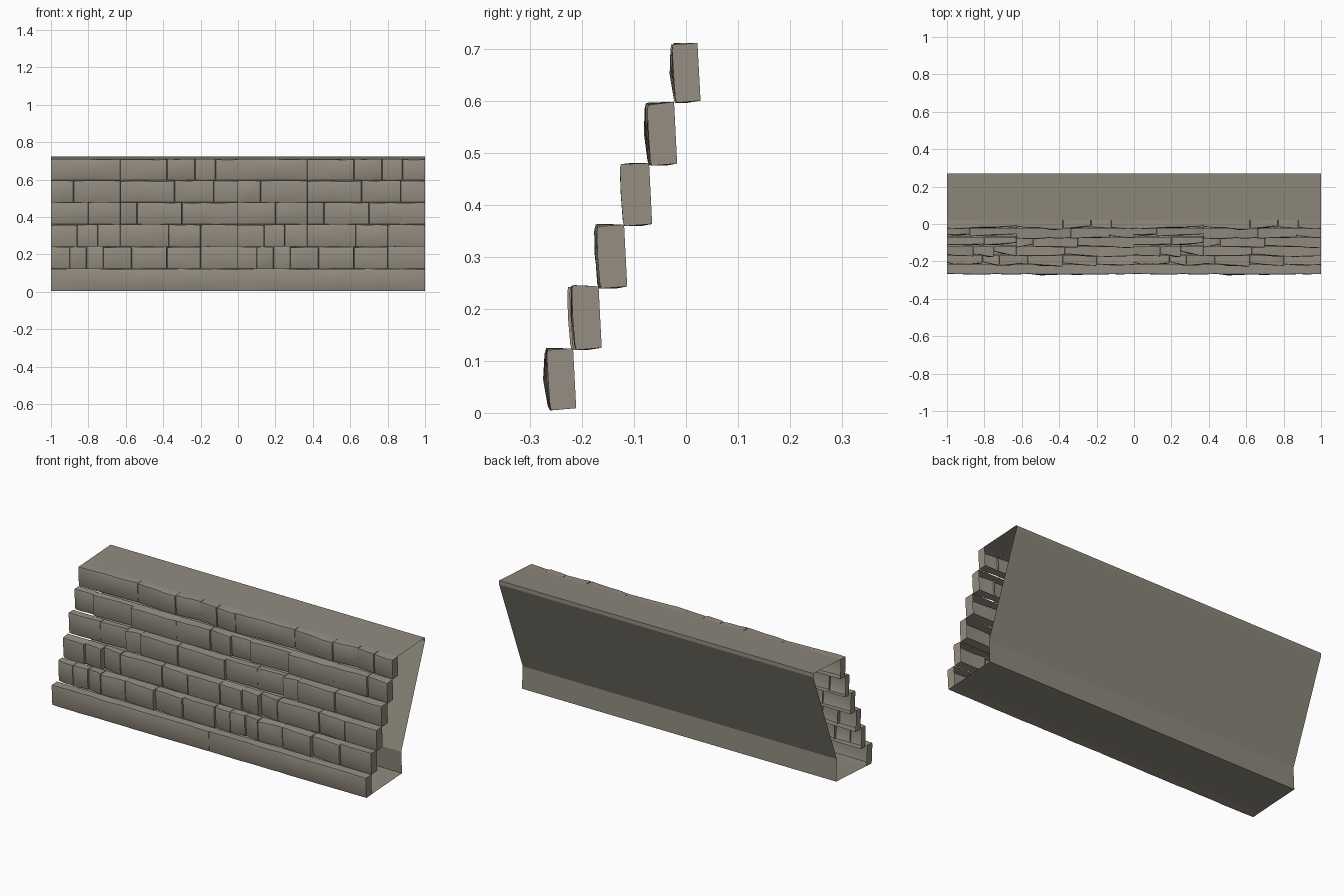
import bpy, bmesh, random
from math import sin, pi

if "Cube" in bpy.data.objects:
    bpy.data.objects.remove(bpy.data.objects["Cube"])

random.seed(7)


def material(name, rgb):
    m = bpy.data.materials.new(name)
    m.diffuse_color = (*rgb, 1)
    m.use_nodes = True
    m.node_tree.nodes["Principled BSDF"].inputs["Base Color"].default_value = m.diffuse_color
    return m


STONE = material("warm grey stone", (0.30, 0.27, 0.22))
BACKING = material("dull grey stone", (0.27, 0.25, 0.205))


def finish(name, bm, mat, angle=None):
    me = bpy.data.meshes.new(name)
    bm.to_mesh(me)
    bm.free()
    ob = bpy.data.objects.new(name, me)
    bpy.context.collection.objects.link(ob)
    me.materials.append(mat)
    if angle:
        bpy.ops.object.select_all(action='DESELECT')
        ob.select_set(True)
        bpy.context.view_layer.objects.active = ob
        bpy.ops.object.shade_smooth_by_angle(angle=angle)
    return ob


def skin(bm, rings):
    """Bridge consecutive open cross-sections with quads."""
    for a, b in zip(rings, rings[1:]):
        for i in range(len(a) - 1):
            bm.faces.new((a[i], b[i], b[i + 1], a[i + 1]))


# Each course: bottom z, top z, front y, back y,
# stones as (start, end, recess at start, recess at end) within a 1-unit panel
COURSES = [
    (0.005, 0.122, -0.271, -0.215, [(0, 1, .002, .002)]),
    (0.121, 0.241, -0.223, -0.166, [(0, .10, .012, .006), (.10, .19, .004, .014),
     (.19, .28, .020, .002), (.28, .43, .000, .012), (.43, .62, .010, -.006),
     (.62, .80, .012, .000), (.80, 1, .008, .002)]),
    (0.239, 0.360, -0.177, -0.117, [(0, .14, .010, .002), (.14, .25, .016, .000),
     (.25, .37, .028, .006), (.37, .63, .004, .010), (.63, .80, .014, .004),
     (.80, 1, .003, .002)]),
    (0.359, 0.478, -0.128, -0.069, [(0, .20, .012, .018), (.20, .37, .016, .026),
     (.37, .46, .002, .018), (.46, .70, .006, .002), (.70, 1, .010, .000)]),
    (0.475, 0.596, -0.079, -0.021, [(0, .12, .016, .024), (.12, .37, .014, .024),
     (.37, .66, .000, .004), (.66, .87, .001, .008), (.87, 1, .016, .003)]),
    (0.596, 0.709, -0.031, 0.024, [(0, .37, .004, .018), (.37, .62, .016, .000),
     (.62, .77, .006, .020), (.77, .88, .014, .008), (.88, 1, .010, .001)]),
]
ROWS = (0, .08, .5, .92, 1)


def columns(stones):
    """Front columns: x, recess, sag of the top edge, bulge."""
    cols = []
    for k, (s, e, r0, r1) in enumerate(stones):
        n = max(3, round((e - s) * 16))
        drop = random.uniform(-.003, .004)
        for i in range(n + 1):
            t = i / n
            x = s + .002 + (e - s - .004) * t
            r = r0 + (r1 - r0) * t + random.uniform(-.002, .002)
            if (s == 0 and i == 0) or (e == 1 and i == n):
                x, r = (0, r + .004) if i == 0 else (1, r + .002)
            cols.append((x, r, drop + random.uniform(-.002, .002),
                         random.uniform(.001, .007) * (.3 + sin(pi * t))))
        if k < len(stones) - 1:  # narrow recessed joint
            cols.append((e, max(r1, stones[k + 1][2]) + .006, .003, 0))
    return cols


# Stepped stone courses: the same panel used twice side by side
for n, (z0, z1, yf, yb, stones) in enumerate(COURSES):
    cols = columns(stones)
    bm = bmesh.new()
    for x_off in (-1, 0):
        rings = []
        for x, r, drop, bulge in cols:
            top = z1 - drop
            ring = [bm.verts.new((x + x_off, yb + .004, z0 + .004))]
            for t in ROWS:
                inset = .002 if t in (0, 1) else 0
                y = yf + r + .007 * (1 - t) + inset - bulge * sin(pi * t)
                ring.append(bm.verts.new((x + x_off, y, z0 + (top - z0) * t)))
            ring.append(bm.verts.new((x + x_off, yb - .002, z1 + .002)))
            rings.append(ring)
        skin(bm, rings)
        bm.faces.new(rings[0])            # left end
        bm.faces.new(rings[-1][::-1])     # right end
    finish(f"stone_course_{n + 1}", bm, STONE, 0.6)


# Thin open-ended shell: top, leaning back, foot and base
def plate(name, profile, mat):
    bm = bmesh.new()
    skin(bm, [[bm.verts.new((x, y, z)) for y, z in profile] for x in (-1, 0, 1)])
    finish(name, bm, mat)


plate("top_slab", [(.022, .711), (.27, .725)], BACKING)
plate("back_wall", [(.27, .725), (.271, .703), (.056, .15), (.063, .024)], BACKING)
plate("base_slab", [(.063, .024), (-.211, .009)], BACKING)
